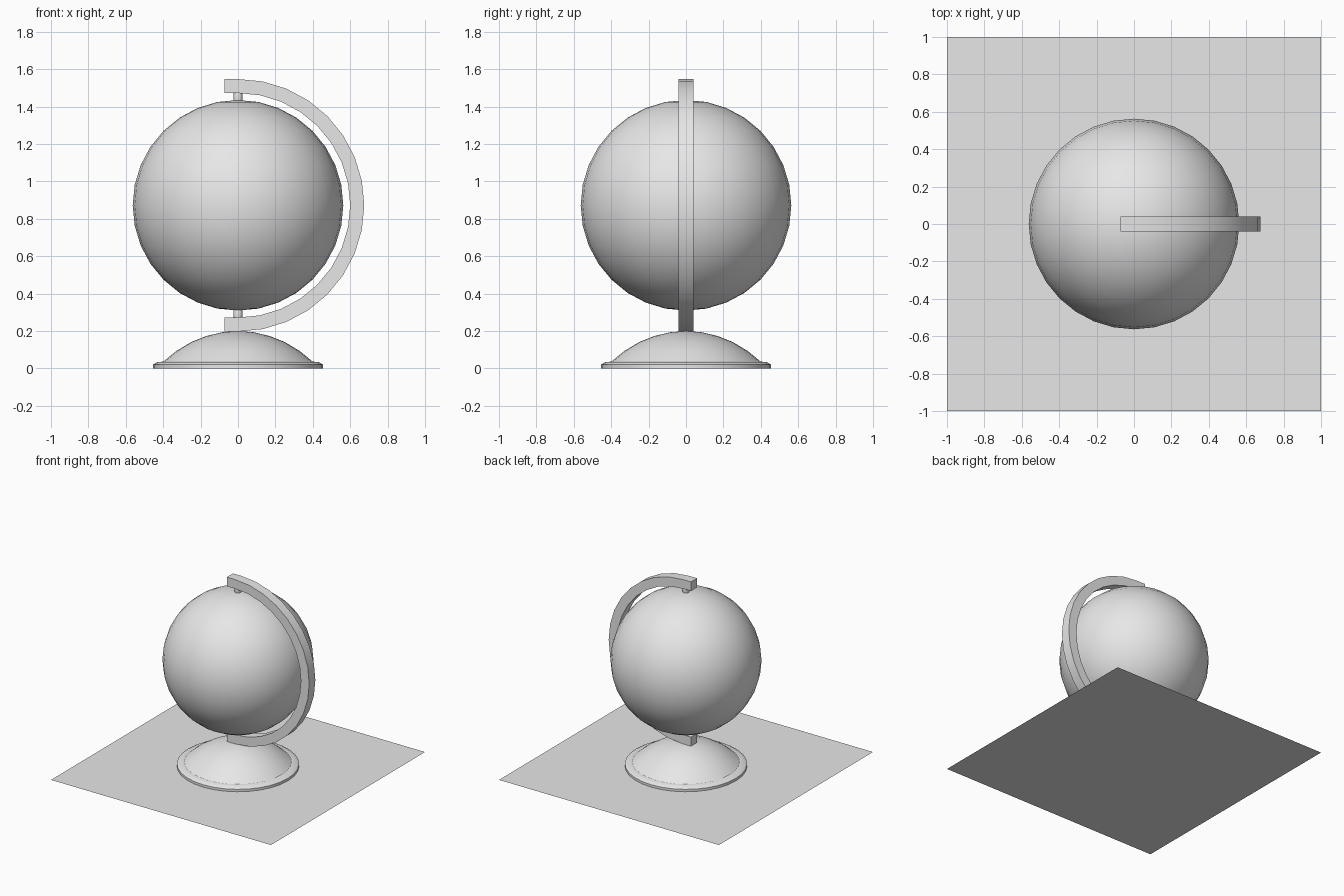
import bpy, bmesh, math

if "Cube" in bpy.data.objects:
    bpy.data.objects.remove(bpy.data.objects["Cube"])

grey = bpy.data.materials.new("plain_grey")
grey.diffuse_color = (0.8, 0.8, 0.8, 1)
grey.use_nodes = True
grey.node_tree.nodes["Principled BSDF"].inputs["Base Color"].default_value = grey.diffuse_color

CENTRE = 0.872  # height of the globe centre


def finish(obj, name, angle=None):
    obj.name = name
    obj.data.materials.append(grey)
    if angle:
        bpy.ops.object.select_all(action='DESELECT')
        obj.select_set(True)
        bpy.context.view_layer.objects.active = obj
        bpy.ops.object.shade_smooth_by_angle(angle=math.radians(angle))
    return obj


def mesh_object(name, bm, angle=None):
    bmesh.ops.recalc_face_normals(bm, faces=bm.faces[:])
    mesh = bpy.data.meshes.new(name)
    bm.to_mesh(mesh)
    bm.free()
    obj = bpy.data.objects.new(name, mesh)
    bpy.context.collection.objects.link(obj)
    return finish(obj, name, angle)


def lathe(name, profile, steps=32, angle=35):
    bm = bmesh.new()
    verts = [bm.verts.new((r, 0, z)) for r, z in profile]
    edges = [bm.edges.new(pair) for pair in zip(verts, verts[1:])]
    bmesh.ops.spin(bm, geom=verts + edges, cent=(0, 0, 0), axis=(0, 0, 1),
                   angle=math.tau, steps=steps, use_duplicate=False)
    bmesh.ops.remove_doubles(bm, verts=bm.verts[:], dist=0.0005)
    return mesh_object(name, bm, angle)


# Table surface
bpy.ops.mesh.primitive_plane_add(size=2, location=(0, 0, 0))
finish(bpy.context.object, "table_surface")

# Domed stand with a flared rim
lathe("stand_base", [(0.455, 0), (0.455, 0.02), (0.432, 0.034), (0.40, 0.036),
                     (0.33, 0.093), (0.25, 0.141), (0.17, 0.173),
                     (0.085, 0.193), (0, 0.2)])

# Globe ball
bpy.ops.mesh.primitive_uv_sphere_add(segments=32, ring_count=16, radius=0.563,
                                     location=(0, 0, CENTRE))
finish(bpy.context.object, "globe_ball", 40)

# Pivot pins above and below the ball
for name, low, high in (("upper_pin", 1.425, 1.48), ("lower_pin", 0.265, 0.32)):
    lathe(name, [(0, low), (0.023, low), (0.025, low + 0.01),
                 (0.025, high - 0.01), (0.023, high), (0, high)], 16)

# Half-ring arm with short straight ends
STEPS = 16
path = [(-0.073, 1)]
for i in range(STEPS + 1):
    a = math.pi * i / STEPS
    path.append((math.sin(a), math.cos(a)))
path.append((-0.073, -1))

bm = bmesh.new()
rings = []
for i, (px, pz) in enumerate(path):
    straight = i in (0, len(path) - 1)
    ring = []
    for radius, y in ((0.6, -0.04), (0.675, -0.04), (0.675, 0.04), (0.6, 0.04)):
        x = px if straight else px * radius
        ring.append(bm.verts.new((x, y, CENTRE + pz * radius)))
    rings.append(ring)
for a, b in zip(rings, rings[1:]):
    for k in range(4):
        n = (k + 1) % 4
        bm.faces.new((a[k], a[n], b[n], b[k]))
bm.faces.new(rings[0])
bm.faces.new(rings[-1])
mesh_object("support_arm", bm, 35)
